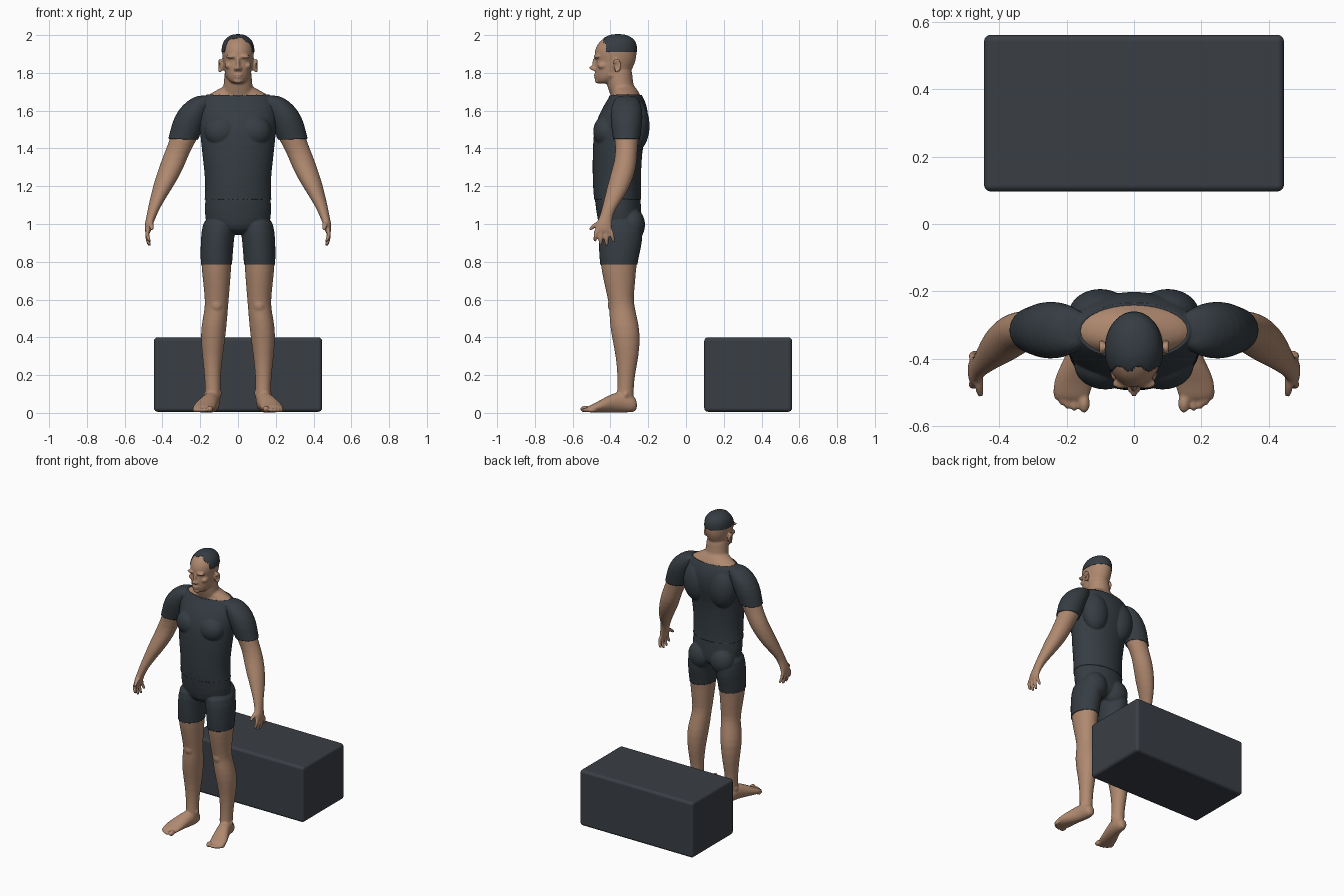
import bpy, bmesh, math
from mathutils import Matrix, Vector

default_cube = bpy.data.objects.get("Cube")
if default_cube:
    bpy.data.objects.remove(default_cube, do_unlink=True)


def material(name, rgb):
    mat = bpy.data.materials.new(name)
    mat.use_nodes = True
    colour = (*rgb, 1.0)
    mat.diffuse_color = colour
    shader = next(n for n in mat.node_tree.nodes if n.type == 'BSDF_PRINCIPLED')
    shader.inputs["Base Color"].default_value = colour
    shader.inputs["Roughness"].default_value = 0.7
    return mat


skin = material("skin tan", (0.43, 0.25, 0.16))
cloth = material("dark slate cloth", (0.036, 0.046, 0.055))
block_grey = material("charcoal block", (0.042, 0.049, 0.059))


def add_object(name, mesh, mat=None):
    obj = bpy.data.objects.new(name, mesh)
    bpy.context.scene.collection.objects.link(obj)
    if mat:
        mesh.materials.clear()
        mesh.materials.append(mat)
    return obj


def loft(bm, rings, along_y=False, sides=24):
    """Closed tube through elliptical rings (position, centre a, centre b, radius a, radius b)."""
    loops = []
    for t, a, b, ra, rb in rings:
        loop = []
        for i in range(sides):
            ang = math.tau * i / sides
            u, w = a + ra * math.cos(ang), b + rb * math.sin(ang)
            loop.append(bm.verts.new((u, t, w) if along_y else (u, w, t)))
        loops.append(loop)
    for low, high in zip(loops, loops[1:]):
        for i in range(sides):
            j = (i + 1) % sides
            bm.faces.new((low[i], low[j], high[j], high[i]))
    bm.faces.new(loops[0])
    bm.faces.new(loops[-1])


def ball(bm, centre, radii):
    place = Matrix.Translation(centre) @ Matrix.Diagonal((*radii, 1.0))
    bmesh.ops.create_uvsphere(bm, u_segments=16, v_segments=10, radius=1.0, matrix=place)


bm = bmesh.new()

# Leg
loft(bm, [
    (1.05, .09, -.345, .085, .105), (.95, .107, -.345, .086, .116),
    (.87, .112, -.35, .083, .108), (.785, .115, -.358, .08, .095),
    (.70, .113, -.352, .073, .085), (.60, .112, -.346, .063, .067),
    (.55, .115, -.337, .062, .068), (.50, .122, -.332, .065, .074),
    (.42, .132, -.319, .068, .078), (.30, .135, -.31, .054, .061),
    (.20, .135, -.317, .043, .046), (.13, .133, -.32, .041, .043),
    (.08, .133, -.322, .041, .046), (.04, .133, -.325, .036, .045)])

# Foot and toes
loft(bm, [
    (-.258, .135, .04, .02, .026), (-.28, .135, .047, .037, .045),
    (-.33, .137, .06, .043, .058), (-.38, .15, .054, .048, .052),
    (-.43, .168, .042, .056, .04), (-.47, .18, .03, .06, .028),
    (-.505, .185, .022, .056, .02), (-.525, .183, .018, .045, .014)], along_y=True)
ball(bm, (.148, -.532, .02), (.018, .03, .018))
for x, y in ((.177, -.532), (.197, -.526), (.214, -.515), (.229, -.499)):
    ball(bm, (x, y, .015), (.011, .026, .013))

# Arm
loft(bm, [
    (1.675, .17, -.315, .045, .045), (1.645, .203, -.315, .062, .066),
    (1.60, .234, -.315, .077, .078), (1.53, .265, -.315, .08, .077),
    (1.45, .287, -.315, .072, .062), (1.37, .327, -.315, .066, .057),
    (1.30, .352, -.325, .066, .063), (1.22, .387, -.35, .058, .063),
    (1.15, .418, -.375, .044, .053), (1.08, .447, -.41, .031, .037),
    (1.04, .459, -.422, .026, .034), (1.00, .472, -.435, .022, .043),
    (.965, .477, -.436, .017, .046), (.95, .477, -.436, .012, .04)])

# Fingers and thumb
for base_y, tip_y, tip_z in ((-.473, -.482, .905), (-.448, -.453, .885),
                             (-.423, -.419, .882), (-.4, -.383, .9)):
    mid_y, mid_z = (base_y + tip_y) / 2, (.98 + tip_z) / 2
    loft(bm, [(.98, .475, base_y, .012, .012), (mid_z, .484, mid_y, .012, .0115),
              (tip_z + .01, .471, tip_y, .011, .0105), (tip_z, .468, tip_y, .008, .008)], sides=12)
loft(bm, [(1.02, .463, -.44, .016, .022), (1.0, .46, -.473, .015, .02),
          (.98, .457, -.499, .012, .015), (.965, .455, -.508, .009, .01)], sides=12)

# Paired muscle masses: chest, shoulder blade, buttock, kneecap, ankle bone
for centre, radii in (
        ((.085, -.418, 1.49), (.088, .068, .08)), ((.1, -.268, 1.52), (.09, .07, .13)),
        ((.085, -.29, .995), (.085, .072, .09)), ((.113, -.385, .57), (.035, .03, .04)),
        ((.17, -.32, .095), (.012, .015, .018)), ((.097, -.325, .105), (.012, .015, .018))):
    ball(bm, centre, radii)

# Paired face forms: brow, eye, cheekbone, nostril, jaw corner
for centre, radii in (
        ((.034, -.473, 1.886), (.034, .017, .01)), ((.033, -.459, 1.861), (.014, .012, .009)),
        ((.05, -.44, 1.838), (.021, .03, .018)), ((.013, -.488, 1.82), (.009, .012, .009)),
        ((.052, -.39, 1.79), (.018, .035, .02))):
    ball(bm, centre, radii)

# Ear: a bowl with a curled rim
ball(bm, (.086, -.367, 1.838), (.012, .016, .028))
for i in range(9):
    ang = math.radians(-100 + 30 * i)
    ball(bm, (.096, -.367 + .017 * math.cos(ang), 1.838 + .028 * math.sin(ang)), (.009, .008, .01))

# Mirror everything paired to the other side
copy = bmesh.ops.duplicate(bm, geom=bm.verts[:] + bm.edges[:] + bm.faces[:])
for v in copy["geom"]:
    if isinstance(v, bmesh.types.BMVert):
        v.co.x = -v.co.x

# Torso
loft(bm, [(z, 0, y, rx, ry) for z, y, rx, ry in (
    (.945, -.345, .06, .06), (.97, -.347, .13, .105), (1.02, -.35, .18, .115),
    (1.13, -.363, .17, .118), (1.22, -.366, .165, .121), (1.32, -.366, .177, .122),
    (1.42, -.36, .188, .126), (1.50, -.345, .196, .135), (1.57, -.332, .2, .126),
    (1.63, -.32, .195, .105), (1.67, -.317, .175, .082), (1.69, -.318, .15, .073),
    (1.72, -.33, .09, .066), (1.74, -.335, .06, .055))])

# Neck
loft(bm, [(z, 0, y, rx, ry) for z, y, rx, ry in (
    (1.64, -.32, .1, .07), (1.70, -.333, .084, .072), (1.74, -.352, .075, .071),
    (1.80, -.355, .073, .073), (1.86, -.36, .06, .06))])

# Head
loft(bm, [(z, 0, y, rx, ry) for z, y, rx, ry in (
    (1.743, -.435, .028, .03), (1.757, -.42, .047, .056), (1.78, -.40, .064, .082),
    (1.81, -.386, .071, .097), (1.84, -.379, .076, .104), (1.865, -.371, .08, .105),
    (1.89, -.374, .084, .113), (1.92, -.372, .086, .111), (1.95, -.366, .082, .105),
    (1.975, -.361, .07, .087), (1.993, -.36, .047, .06), (2.003, -.36, .02, .026))])

# Nose, lips and chin
for centre, radii in (
        ((0, -.482, 1.848), (.01, .016, .036)), ((0, -.496, 1.826), (.012, .018, .012)),
        ((0, -.474, 1.79), (.027, .016, .006)), ((0, -.472, 1.777), (.024, .016, .006)),
        ((0, -.462, 1.757), (.026, .022, .014))):
    ball(bm, centre, radii)

bmesh.ops.recalc_face_normals(bm, faces=bm.faces[:])
rough_mesh = bpy.data.meshes.new("figure_rough")
bm.to_mesh(rough_mesh)
bm.free()

# Fuse the forms into one continuous skin
rough = add_object("figure_rough", rough_mesh)
sub = rough.modifiers.new("round", 'SUBSURF')
sub.levels = 1
fuse = rough.modifiers.new("fuse", 'REMESH')
fuse.mode = 'VOXEL'
fuse.voxel_size = 0.006
soften = rough.modifiers.new("soften", 'SMOOTH')
soften.factor = 0.5
soften.iterations = 4
bpy.context.view_layer.update()
figure = bpy.data.meshes.new_from_object(rough.evaluated_get(bpy.context.evaluated_depsgraph_get()))
bpy.data.objects.remove(rough, do_unlink=True)

# Cut clean edges at the hems, waist, collar and hairline
HEM, WAIST, SLEEVE, COLLAR, HAIRLINE = .785, 1.13, 1.45, 1.68, 1.91
bm = bmesh.new()
bm.from_mesh(figure)
for z in (HEM, WAIST, SLEEVE, COLLAR, HAIRLINE):
    bmesh.ops.bisect_plane(bm, geom=bm.verts[:] + bm.edges[:] + bm.faces[:], dist=0.001,
                           plane_co=Vector((0, 0, z)), plane_no=Vector((0, 0, 1)))
bm.to_mesh(figure)
bm.free()


def region(p):
    side = abs(p.x)
    if p.z > HAIRLINE and p.y > -.428 + .007 * math.sin(p.x * 110):
        return "hair"
    if SLEEVE < p.z < COLLAR or (WAIST < p.z <= SLEEVE and side < .206):
        return "shirt"
    if HEM < p.z <= WAIST and side < .3:
        return "shorts"
    return "body"


# Separate the skin, hair and garments, lifting cloth slightly off the body
for name, mat, lift in (("body", skin, 0), ("hair", cloth, .003),
                        ("shirt", cloth, .008), ("shorts", cloth, .004)):
    bm = bmesh.new()
    bm.from_mesh(figure)
    others = [f for f in bm.faces if region(f.calc_center_median()) != name]
    bmesh.ops.delete(bm, geom=others, context='FACES')
    bm.normal_update()
    for v in bm.verts:
        v.co += v.normal * lift
    mesh = bpy.data.meshes.new(name)
    bm.to_mesh(mesh)
    bm.free()
    mesh.shade_smooth()
    obj = add_object(name, mesh, mat)
    if lift:
        rim = obj.modifiers.new("hem", 'SOLIDIFY')
        rim.thickness = lift * 1.5
        rim.offset = -1
        rim.use_rim_only = True
bpy.data.meshes.remove(figure)

# Block behind the figure
bm = bmesh.new()
bmesh.ops.create_cube(bm, size=1.0, matrix=Matrix.Translation((0, .329, .203))
                      @ Matrix.Diagonal((.89, .465, .394, 1)))
mesh = bpy.data.meshes.new("block")
bm.to_mesh(mesh)
bm.free()
mesh.shade_smooth()
block = add_object("block", mesh, block_grey)
bevel = block.modifiers.new("rounded edges", 'BEVEL')
bevel.width = 0.02
bevel.segments = 4
bevel.harden_normals = True
